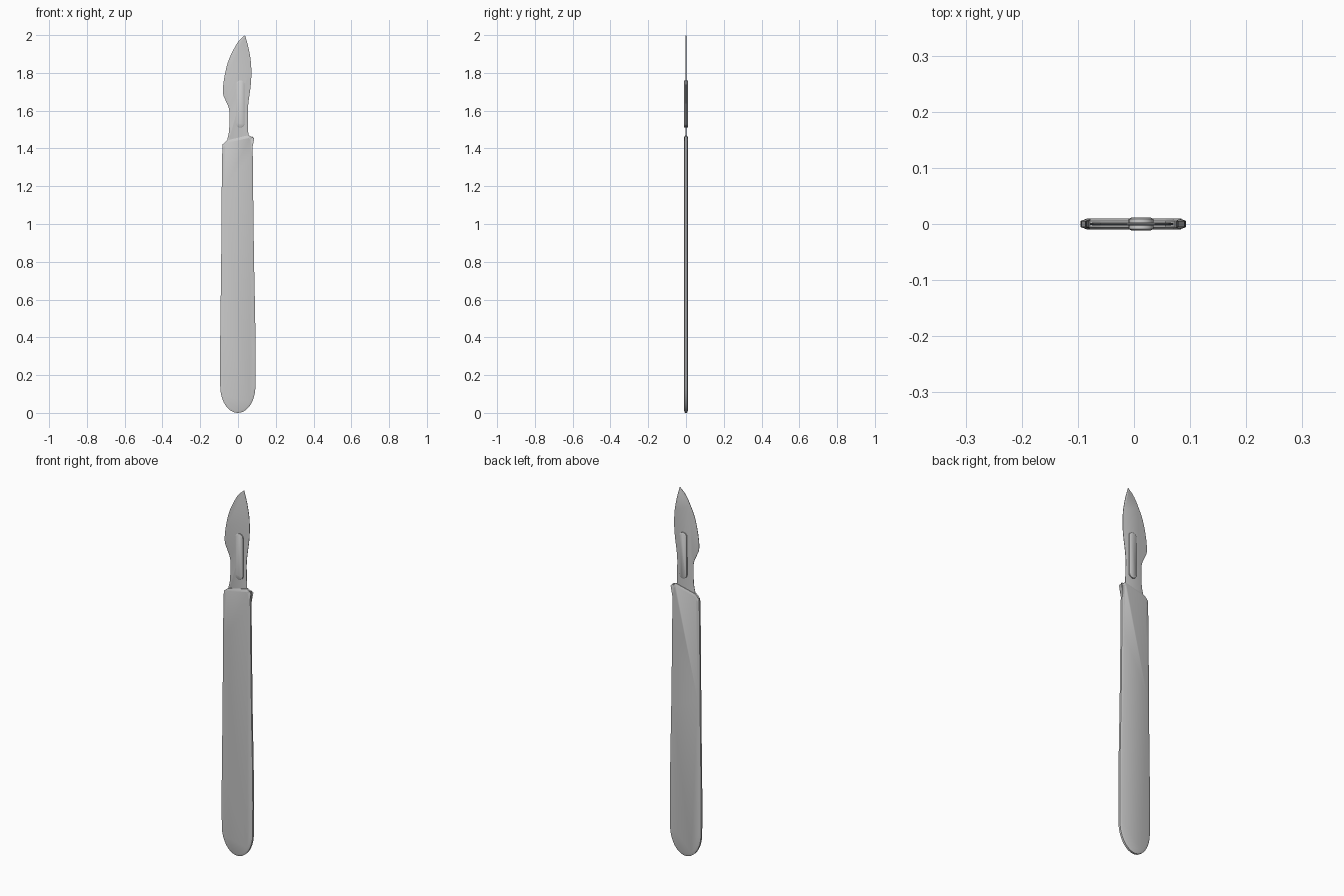
import bpy
import bmesh
import math
from mathutils import Vector

cube = bpy.data.objects.get("Cube")
if cube:
    bpy.data.objects.remove(cube, do_unlink=True)

steel = bpy.data.materials.new("brushed steel grey")
steel.use_nodes = True
steel.diffuse_color = (0.6, 0.6, 0.6, 1)
steel.node_tree.nodes["Principled BSDF"].inputs["Base Color"].default_value = (0.6, 0.6, 0.6, 1)


def smooth_path(points, steps=4):
    """Open Catmull-Rom curve through the points."""
    p = [Vector(q) for q in points]
    p = [p[0]] + p + [p[-1]]
    out = []
    for a, b, c, d in zip(p, p[1:], p[2:], p[3:]):
        for i in range(steps):
            t = i / steps
            out.append(0.5 * (2 * b + (c - a) * t + (2 * a - 5 * b + 4 * c - d) * t * t
                              + (3 * b - a - 3 * c + d) * t ** 3))
    return out + [p[-1]]


def plate(name, outline, rim, inset, depth, angle):
    """Flat plate with the given x-z outline, chamfered on both faces."""
    bm = bmesh.new()
    front = [bm.verts.new((p.x, -rim, p.y)) for p in outline]
    back = [bm.verts.new((p.x, rim, p.y)) for p in outline]
    caps = [bm.faces.new(front), bm.faces.new(back[::-1])]
    n = len(outline)
    for i in range(n):
        j = (i + 1) % n
        bm.faces.new((front[i], back[i], back[j], front[j]))
    bmesh.ops.recalc_face_normals(bm, faces=bm.faces)
    for cap in caps:
        bmesh.ops.inset_region(bm, faces=[cap], thickness=inset, depth=depth,
                               use_even_offset=True)
    mesh = bpy.data.meshes.new(name)
    bm.to_mesh(mesh)
    bm.free()
    mesh.materials.append(steel)
    obj = bpy.data.objects.new(name, mesh)
    bpy.context.collection.objects.link(obj)
    bpy.ops.object.select_all(action="DESELECT")
    obj.select_set(True)
    bpy.context.view_layer.objects.active = obj
    bpy.ops.object.shade_smooth_by_angle(angle=math.radians(angle))


# Handle: rounded butt, slow taper, slanted shoulder
butt = [Vector((-0.001 + 0.093 * math.cos(a), 0.14 + 0.14 * math.sin(a)))
        for a in (math.pi * (1 + i / 24) for i in range(25))]
right_side = smooth_path([(0.093, 0.3), (0.091, 0.5), (0.085, 0.8), (0.081, 1.1),
                          (0.077, 1.43), (0.073, 1.458), (0.056, 1.47)])
left_side = smooth_path([(-0.058, 1.443), (-0.076, 1.425), (-0.083, 1.39), (-0.087, 1.1),
                         (-0.089, 0.8), (-0.093, 0.5), (-0.095, 0.3)])
plate("handle", butt + right_side + left_side, 0.0055, 0.012, 0.0045, 40)

# Blade: narrow neck, curved belly on the cutting side, pointed tip
cutting_edge = smooth_path([(-0.062, 1.42), (-0.056, 1.45), (-0.047, 1.5), (-0.046, 1.6),
                            (-0.064, 1.65), (-0.079, 1.69), (-0.075, 1.76), (-0.054, 1.855),
                            (-0.02, 1.93), (0.005, 1.97), (0.037, 2.0)])
spine = smooth_path([(0.037, 2.0), (0.055, 1.935), (0.069, 1.85), (0.069, 1.75),
                     (0.055, 1.64), (0.052, 1.58), (0.055, 1.46), (0.056, 1.42)])
plate("blade", cutting_edge + spine[1:], 0.001, 0.008, 0.002, 30)

# Raised blade mount: a slim round-ended bar standing proud of both faces
mount = [Vector((0.0125 + 0.0225 * math.cos(a),
                 (1.7375 if a < math.pi else 1.5325) + 0.0225 * math.sin(a)))
         for a in (math.pi * i / 12 + (0.001 if i > 12 else 0) for i in range(25))]
mount += [Vector((0.035, 1.5325))] if mount[-1].x < 0.0349 else []
mount.insert(13, Vector((-0.01, 1.5325)))
plate("blade_mount", mount, 0.0085, 0.005, 0.003, 40)
